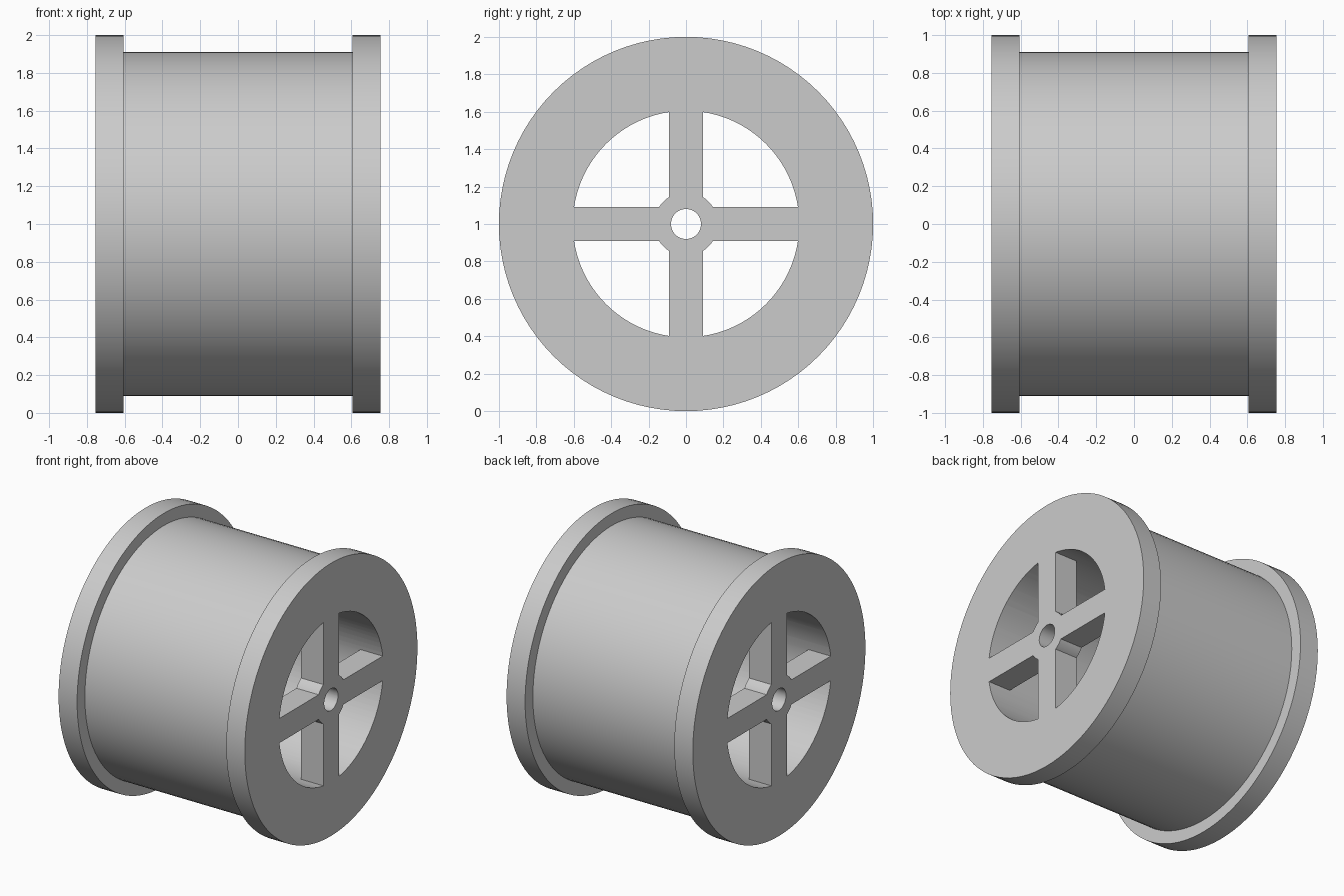
import bpy
import bmesh
from math import asin, cos, sin, pi, radians
from mathutils import Matrix

HALF_LENGTH, FLANGE_INNER = 0.755, 0.605
FLANGE_R, DRUM_R, BORE_R = 1.0, 0.91, 0.605
HUB_R, AXLE_R = 0.17, 0.08
SPOKE_HALF, SPOKE_DEPTH = 0.09, 0.18
SEGMENTS = 96

cube = bpy.data.objects.get("Cube")
if cube:
    bpy.data.objects.remove(cube, do_unlink=True)

grey = bpy.data.materials.new("light grey")
grey.use_nodes = True
colour = (0.6, 0.6, 0.6, 1)
grey.diffuse_color = colour
grey.node_tree.nodes["Principled BSDF"].inputs["Base Color"].default_value = colour


def make_object(name, bm):
    bmesh.ops.recalc_face_normals(bm, faces=bm.faces)
    mesh = bpy.data.meshes.new(name)
    bm.to_mesh(mesh)
    bm.free()
    mesh.materials.append(grey)
    obj = bpy.data.objects.new(name, mesh)
    bpy.context.collection.objects.link(obj)
    return obj


def prism(name, outline, x0, x1):
    """Extrude a (y, z) outline along x, about the spool axis."""
    bm = bmesh.new()
    face = bm.faces.new([bm.verts.new((x0, y, z + 1)) for y, z in outline])
    ext = bmesh.ops.extrude_face_region(bm, geom=[face])
    moved = [v for v in ext["geom"] if isinstance(v, bmesh.types.BMVert)]
    bmesh.ops.translate(bm, verts=moved, vec=(x1 - x0, 0, 0))
    return make_object(name, bm)


def circle(r, n=SEGMENTS):
    return [(r * cos(2 * pi * i / n), r * sin(2 * pi * i / n)) for i in range(n)]


def cut(target, cutter):
    mod = target.modifiers.new("cut", "BOOLEAN")
    mod.operation = "DIFFERENCE"
    mod.solver = "EXACT"
    mod.object = cutter
    bpy.context.view_layer.objects.active = target
    bpy.ops.object.modifier_apply(modifier=mod.name)
    bpy.data.objects.remove(cutter, do_unlink=True)


# Solid spool: stepped profile of flanges and drum, turned about the x axis
profile = [(-HALF_LENGTH, 0), (-HALF_LENGTH, FLANGE_R), (-FLANGE_INNER, FLANGE_R),
           (-FLANGE_INNER, DRUM_R)]
profile += [(-x, r) for x, r in reversed(profile)]
bm = bmesh.new()
verts = [bm.verts.new((x, 0, r)) for x, r in profile]
edges = [bm.edges.new(pair) for pair in zip(verts, verts[1:])]
bmesh.ops.spin(bm, geom=verts + edges, cent=(0, 0, 0), axis=(1, 0, 0),
               angle=2 * pi, steps=SEGMENTS, use_merge=True)
bmesh.ops.remove_doubles(bm, verts=bm.verts, dist=1e-4)
bmesh.ops.transform(bm, matrix=Matrix.Translation((0, 0, 1)), verts=bm.verts)
spool = make_object("spool", bm)

# Cross outline: four spokes joined by a round hub
cross = []
start = asin(SPOKE_HALF / HUB_R)
for q in range(4):
    turn = q * pi / 2
    c, s = cos(turn), sin(turn)
    for y, z in ((0.8, -SPOKE_HALF), (0.8, SPOKE_HALF)):
        cross.append((y * c - z * s, y * s + z * c))
    for i in range(7):
        a = turn + start + (pi / 2 - 2 * start) * i / 6
        cross.append((HUB_R * cos(a), HUB_R * sin(a)))

# Hollow bore, leaving a spoked wheel at each end
bore = prism("bore_cutter", circle(BORE_R), -0.9, 0.9)
for side in (-1, 1):
    cut(bore, prism("spoke_cross", cross, side * (HALF_LENGTH - SPOKE_DEPTH), side * 1.1))
cut(spool, bore)

# Axle hole
cut(spool, prism("axle_cutter", circle(AXLE_R, 48), -1, 1))

bpy.ops.object.select_all(action="DESELECT")
spool.select_set(True)
bpy.context.view_layer.objects.active = spool
bpy.ops.object.shade_smooth_by_angle(angle=radians(30))
